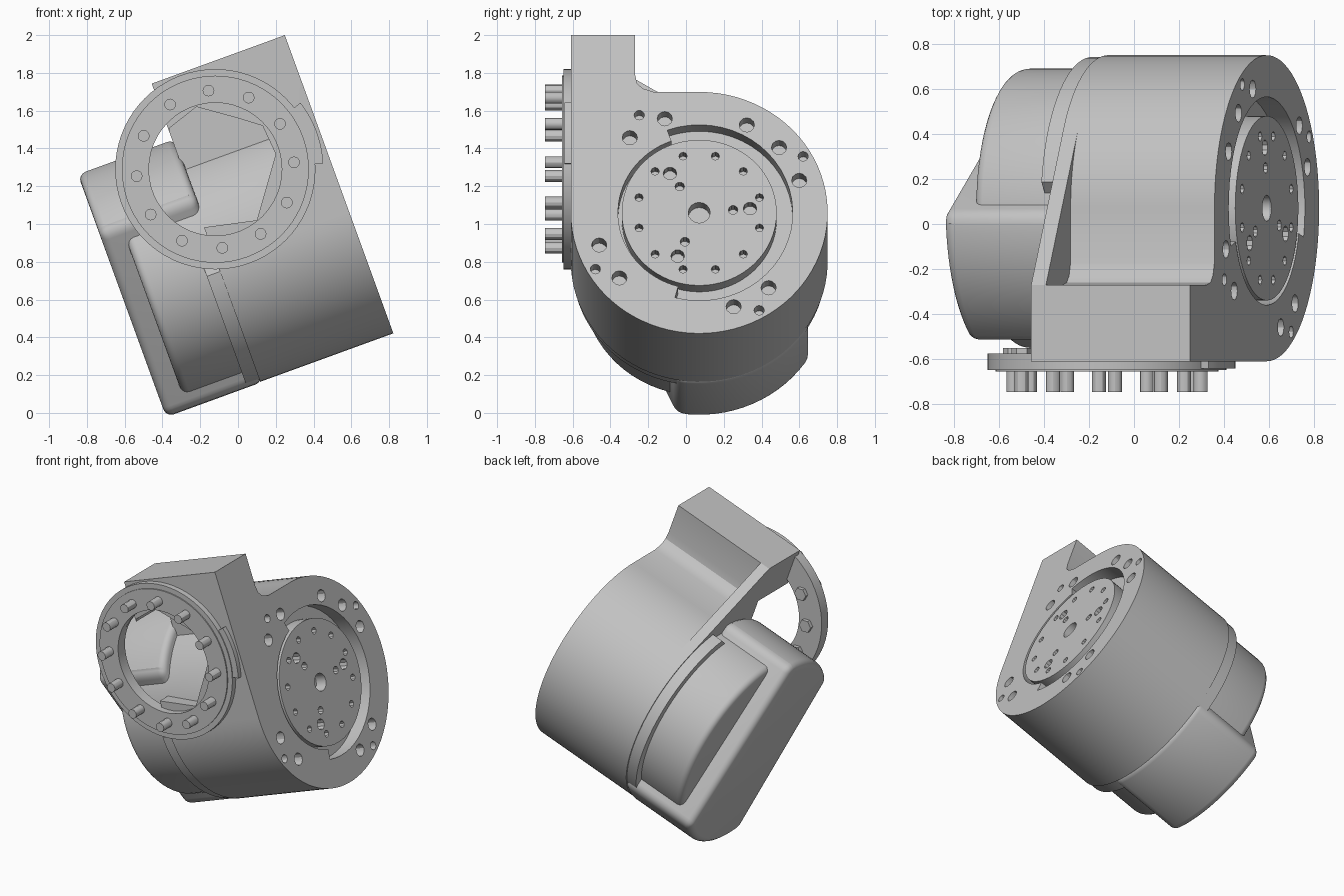
import bpy, bmesh, math
from mathutils import Matrix

if "Cube" in bpy.data.objects:
    bpy.data.objects.remove(bpy.data.objects["Cube"])

grey = bpy.data.materials.new("housing_grey")
grey.diffuse_color = (0.54, 0.54, 0.54, 1)
grey.use_nodes = True
grey.node_tree.nodes["Principled BSDF"].inputs["Base Color"].default_value = grey.diffuse_color

# Drum frame: local x along the tilted drum axis, origin at the centre of the output face
DRUM = Matrix.Translation((0.59, 0.07, 1.06)) @ Matrix.Rotation(math.radians(-20), 4, 'Y')
# Flange frame: local x points to the front, local y to the right
FLANGE = Matrix(((0, 1, 0, -0.12), (-1, 0, 0, 0), (0, 0, 1, 1.29), (0, 0, 0, 1)))


def arc(r, a0, a1, n=32, cy=0.0, cz=0.0):
    return [(cy + r * math.cos(math.radians(a0 + (a1 - a0) * i / n)),
             cz + r * math.sin(math.radians(a0 + (a1 - a0) * i / n))) for i in range(n + 1)]


def circle(r, n=64, cy=0.0, cz=0.0):
    return arc(r, 0, 360, n, cy, cz)[:-1]


def polar(r, deg):
    return r * math.cos(math.radians(deg)), r * math.sin(math.radians(deg))


def prisms(name, parts, frame):
    """One object from a list of (outline, start, end) extrusions along local x."""
    bm = bmesh.new()
    for pts, s0, s1 in parts:
        lo = [bm.verts.new((s0, y, z)) for y, z in pts]
        hi = [bm.verts.new((s1, y, z)) for y, z in pts]
        bm.faces.new(lo[::-1])
        bm.faces.new(hi)
        for i in range(len(pts)):
            j = (i + 1) % len(pts)
            bm.faces.new((lo[i], lo[j], hi[j], hi[i]))
    bmesh.ops.recalc_face_normals(bm, faces=bm.faces)
    bm.transform(frame)
    me = bpy.data.meshes.new(name)
    bm.to_mesh(me)
    bm.free()
    me.materials.append(grey)
    ob = bpy.data.objects.new(name, me)
    bpy.context.collection.objects.link(ob)
    return ob


def finish(ob, cutters=(), bevel=0.0):
    for c in cutters:
        m = ob.modifiers.new("cut", 'BOOLEAN')
        m.operation, m.solver, m.object = 'DIFFERENCE', 'EXACT', c
    if bevel:
        m = ob.modifiers.new("round", 'BEVEL')
        m.width, m.segments, m.limit_method = bevel, 4, 'ANGLE'
        m.angle_limit = math.radians(30)
    bpy.context.view_layer.update()
    dg = bpy.context.evaluated_depsgraph_get()
    me = bpy.data.meshes.new_from_object(ob.evaluated_get(dg))
    ob.modifiers.clear()
    ob.data = me
    bpy.ops.object.select_all(action='DESELECT')
    ob.select_set(True)
    bpy.context.view_layer.objects.active = ob
    bpy.ops.object.shade_smooth_by_angle(angle=math.radians(30))
    return ob


# Cutters: recess in the output face, bolt holes, front opening
recess = prisms("recess_cutter", [(arc(0.495, -105, 110) + arc(0.43, 110, 255), -0.1, 0.1)], DRUM)
bolt_parts = []
for k in range(4):
    mid = 30 + 90 * k
    for a, r, size in ((mid - 11, 0.56, 0.04), (mid + 11, 0.56, 0.04), (mid, 0.635, 0.027)):
        y, z = polar(r, a)
        bolt_parts.append((circle(size, 12, y, z), -0.08, 0.1))
y, z = polar(0.555, 63)
bolt_parts.append((circle(0.04, 12, y, z), -0.08, 0.1))
bolts = prisms("bolt_hole_cutter", bolt_parts, DRUM)
# Irregular opening through the bracket wall, in flange coordinates
hole = [(-0.31, -0.14), (-0.24, 0.22), (-0.1, 0.33), (0.12, 0.27), (0.25, 0.23),
        (0.32, 0.08), (0.22, -0.27), (-0.15, -0.32)]
opening = prisms("opening_cutter", [(hole, 0.28, 0.8)], FLANGE)

# Main drum with the square bracket and its filleted corner in one outline
outline = arc(0.68, 180, 450, 64) + [(-0.24, 0.68), (-0.30, 0.70), (-0.33, 0.73), (-0.34, 0.78),
                                     (-0.34, 1.0), (-0.68, 1.0)]
finish(prisms("drum_body", [(outline, -0.75, 0)], DRUM), (recess, bolts, opening))

# Gusset running tangentially from bracket to drum
finish(prisms("bracket_gusset", [([(-0.34, 1.0), (-0.34, 0.5), (0.3, 0.5), (0.351, 0.582)],
                                  -0.75, -0.68)], DRUM))

# Rotor disc inside the recess with its screw holes
holes = [(circle(0.058, 16), -0.08, 0.1)]
for k in range(12):
    y, z = polar(0.33, 15 + 30 * k)
    holes.append((circle(0.022, 8, y, z), -0.06, 0.1))
for a in (0, 120, 240):
    for r, off, size in ((0.27, 5, 0.036), (0.18, 5, 0.025)):
        y, z = polar(r, a + off)
        holes.append((circle(size, 10, y, z), -0.06, 0.1))
screws = prisms("screw_hole_cutter", holes, DRUM)
finish(prisms("rotor_disc", [(circle(0.41), -0.12, 0)], DRUM), (screws,))

# Rear sleeve, motor housing and the raised diagonal cover
finish(prisms("rear_sleeve", [(arc(0.672, 185, 440, 56), -0.825, -0.7)], DRUM))
finish(prisms("motor_housing", [(circle(0.62, 72), -1.16, -0.2)], DRUM), bevel=0.04)
cover = arc(0.685, 92, 150, 16) + arc(0.685, 260, 329, 16)
finish(prisms("rear_cover", [(cover, -1.282, -0.735)], DRUM), bevel=0.06)

# Front flange ring, raised rim, side tab, pins and their nuts
bore = prisms("bore_cutter", [(circle(0.355, 48), 0.4, 0.9)], FLANGE)
finish(prisms("flange_ring", [(circle(0.53, 72), 0.575, 0.648)], FLANGE), (bore,))
rim_bore = prisms("rim_bore_cutter", [(circle(0.352, 48), 0.4, 0.9)], FLANGE)
finish(prisms("flange_face", [(circle(0.495, 72), 0.60, 0.656)], FLANGE), (rim_bore,))
tab = arc(0.572, 3, 38, 10) + arc(0.5, 38, 3, 10)
finish(prisms("flange_tab", [(tab, 0.6, 0.642)], FLANGE))
pins, nuts = [], []
for k in range(12):
    y, z = polar(0.418, 5 + 30 * k)
    pins.append((circle(0.031, 12, y, z), 0.62, 0.747))
    if y < -0.2:
        nuts.append((circle(0.045, 6, y, z), 0.55, 0.6))
finish(prisms("flange_pins", pins, FLANGE))
finish(prisms("flange_nuts", nuts, FLANGE))

# Remove helper cutters
for ob in (recess, bolts, opening, screws, bore, rim_bore):
    bpy.data.objects.remove(ob, do_unlink=True)
